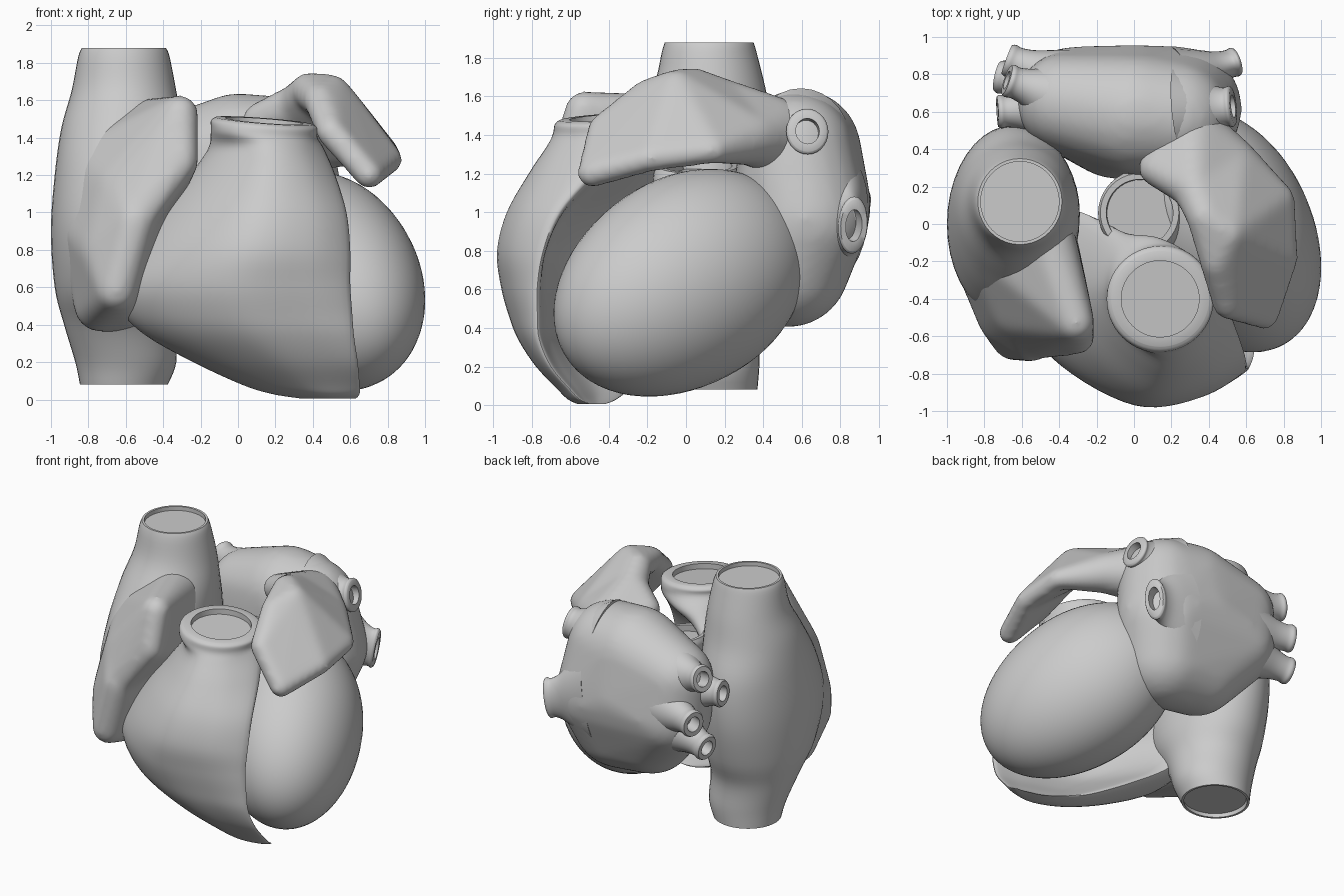
import bpy, bmesh, math
from mathutils import Vector, Matrix

if "Cube" in bpy.data.objects:
    bpy.data.objects.remove(bpy.data.objects["Cube"])


def spline(pts, n, closed=False):
    """Catmull-Rom samples, n steps per span."""
    m, out = len(pts), []
    for i in range(m if closed else m - 1):
        if closed:
            a, b, c, d = (pts[(i + k) % m] for k in (-1, 0, 1, 2))
        else:
            a, b, c, d = (pts[min(max(i + k, 0), m - 1)] for k in (-1, 0, 1, 2))
        for s in range(n):
            t = s / n
            out.append(0.5 * (2 * b + (c - a) * t + (2 * a - 5 * b + 4 * c - d) * t * t
                              + (3 * b - a - 3 * c + d) * t ** 3))
    if not closed:
        out.append(pts[-1].copy())
    return out


def finish(name, bm, angle=50):
    bmesh.ops.recalc_face_normals(bm, faces=bm.faces)
    me = bpy.data.meshes.new(name)
    bm.to_mesh(me)
    bm.free()
    me.shade_smooth()
    me.set_sharp_from_angle(angle=math.radians(angle))
    ob = bpy.data.objects.new(name, me)
    bpy.context.collection.objects.link(ob)
    return ob


def loft(name, rings, steps=5, start=0.0, end=0.0, inner=0.88):
    """Skin through rings; start/end give the depth of a recessed opening."""
    cols = [spline(list(col), steps) for col in zip(*rings)]
    rows = [list(r) for r in zip(*cols)]

    def opening(row, nxt, depth):
        c = sum(row, Vector()) / len(row)
        inward = (sum(nxt, Vector()) / len(nxt) - c).normalized()
        lip = [c + (p - c) * inner for p in row]
        return lip, [p + inward * depth for p in lip]

    first, last = opening(rows[0], rows[1], start), opening(rows[-1], rows[-2], end)
    if start:
        rows = [first[1], first[0]] + rows
    if end:
        rows += [last[0], last[1]]
    bm = bmesh.new()
    vs = [[bm.verts.new(p) for p in r] for r in rows]
    n = len(vs[0])
    for r0, r1 in zip(vs, vs[1:]):
        for i in range(n):
            j = (i + 1) % n
            bm.faces.new((r0[i], r0[j], r1[j], r1[i]))
    bm.faces.new(vs[0])
    bm.faces.new(vs[-1])
    return finish(name, bm)


def ellipse(c, u, v, n=40):
    return [c + u * math.cos(2 * math.pi * i / n) + v * math.sin(2 * math.pi * i / n)
            for i in range(n)]


def blob(name, groups, voxel=0.022, smooth=12):
    """Union of hulls around groups of spheres (x, y, z, r), then softened."""
    bm = bmesh.new()
    for g in groups:
        part = bmesh.new()
        for x, y, z, r in g:
            bmesh.ops.create_icosphere(part, subdivisions=3, radius=r,
                                       matrix=Matrix.Translation((x, y, z)))
        bmesh.ops.delete(part, geom=part.edges[:], context='EDGES_FACES')
        bmesh.ops.convex_hull(part, input=part.verts[:])
        loose = [v for v in part.verts if not v.link_faces]
        bmesh.ops.delete(part, geom=loose, context='VERTS')
        bmesh.ops.recalc_face_normals(part, faces=part.faces)
        tmp = bpy.data.meshes.new("tmp")
        part.to_mesh(tmp)
        part.free()
        bm.from_mesh(tmp)
        bpy.data.meshes.remove(tmp)
    ob = finish(name, bm)
    m = ob.modifiers.new("remesh", 'REMESH')
    m.mode, m.voxel_size, m.use_smooth_shade = 'VOXEL', voxel, True
    s = ob.modifiers.new("soften", 'SMOOTH')
    s.factor, s.iterations = 0.5, smooth
    return ob


def vein(name, base, tip, ru, rv):
    """Short flared vessel with a hollow end; ru is across, rv is upward."""
    a, b = Vector(base), Vector(tip)
    d = (b - a).normalized()
    side = d.cross(Vector((0, 0, 1))).normalized()
    up = side.cross(d)
    rings = [ellipse(a.lerp(b, t), side * ru * k, up * rv * k, 28)
             for t, k in ((0, 2.3), (0.35, 1.7), (0.65, 1.15), (0.85, 0.95), (0.95, 1.0), (1, 0.9))]
    return loft(name, rings, 4, end=0.1, inner=0.62)


# Right atrium running between the two great veins: z, cx, cy, rx, ry
atrium = [(.08, -.61, .14, .235, .23), (.2, -.6, .12, .27, .26), (.4, -.63, .07, .30, .32),
          (.6, -.64, .02, .34, .44), (.9, -.65, .0, .35, .52), (1.2, -.635, .04, .345, .48),
          (1.45, -.62, .08, .325, .37), (1.65, -.61, .12, .28, .29), (1.83, -.61, .12, .245, .245),
          (1.88, -.61, .12, .225, .23)]
loft("right_atrium", [ellipse(Vector((x, y, z)), Vector((rx, 0, 0)), Vector((0, ry, 0)))
                      for z, x, y, rx, ry in atrium], start=.03, end=.03, inner=.93)

# Right auricle: flap wrapped round the front of the atrium
blob("right_auricle", [
    [(-.31, -.53, 1.53, .1), (-.3, -.61, 1.27, .09), (-.48, -.05, 1.45, .16),
     (-.7, -.1, 1.22, .22), (-.55, -.63, .95, .1), (-.45, -.1, 1.1, .15), (-.56, -.42, 1.1, .22)],
    [(-.55, -.63, .95, .11), (-.65, -.62, .58, .11), (-.74, -.25, .5, .14), (-.64, -.46, .78, .21),
     (-.78, -.2, .92, .18), (-.6, -.1, .5, .15), (-.7, -.1, 1.22, .22), (-.56, -.42, 1.1, .22)]],
     smooth=20)

# Right ventricle: crescent sections  z, x left, x right, y front, y right edge, y back, hollow
ventricle = [(.005, .34, .63, -.56, -.5, -.42, .1), (.03, .18, .65, -.61, -.55, -.36, .15),
             (.08, .02, .65, -.66, -.6, -.3, .2),
             (.2, -.24, .64, -.77, -.7, -.2, .3), (.34, -.49, .62, -.86, -.76, -.1, .35),
             (.47, -.62, .61, -.91, -.77, -.02, .35), (.62, -.65, .6, -.95, -.77, .02, .35),
             (.8, -.56, .6, -.97, -.74, .04, .35),
             (1.0, -.43, .58, -.92, -.66, .07, .25), (1.2, -.26, .52, -.81, -.5, .0, 0),
             (1.34, -.16, .46, -.72, -.4, -.1, -.3)]


def crescent(z, xl, xr, yf, yr, yb, c):
    w = xr - xl

    def back(t):
        y = yb + (yr - yb) * t
        return y + c * (yf - y)
    pts = [(xr, yr), (xl + .82 * w, yf + .25 * (yr - yf)), (xl + .5 * w, yf),
           (xl + .17 * w, yf + .24 * (yb - yf)), (xl, yf + .6 * (yb - yf)),
           (xl + .12 * w, yb), (xl + .42 * w, back(.4)), (xl + .8 * w, back(.78))]
    return spline([Vector((x, y, z)) for x, y in pts], 7, True)


# its round outlet closes the top
outlet = [ellipse(Vector((.14, -.4, z)), Vector((rx, 0, -.02)), Vector((0, -ry, -.015)), 56)
          for z, rx, ry in ((1.42, .285, .29), (1.47, .285, .28), (1.49, .26, .255))]
loft("right_ventricle", [crescent(*r) for r in ventricle] + outlet, end=.04, inner=.8)

# Left ventricle: tilted egg with its tip to the front left
axis = Vector((.42, -.78, -.47)).normalized()
bm = bmesh.new()
bmesh.ops.create_uvsphere(bm, u_segments=56, v_segments=36, radius=1)
for v in bm.verts:
    v.co = Vector((v.co.x * .485, v.co.y * .54, v.co.z * (.78 if v.co.z > 0 else .7)))
bm.transform(Matrix.Translation((.45, 0, .645)) @ axis.to_track_quat('Z', 'Y').to_matrix().to_4x4())
finish("left_ventricle", bm)

# Aortic outlet on top of the left ventricle
loft("aortic_outlet", [ellipse(Vector((x, y, z)), Vector((r, 0, -.04)), Vector((0, r, 0)))
                       for x, y, z, r in ((.2, .1, .85, .27), (.1, .08, 1.05, .24),
                                          (.04, .06, 1.18, .23), (.03, .06, 1.24, .21))],
     end=.05, inner=.85)

# Left atrium
blob("left_atrium", [[(-.37, .65, 1.25, .26), (.0, .59, 1.32, .32), (.22, .57, 1.32, .3),
                      (.28, .5, 1.33, .22), (.25, .62, .97, .33), (-.33, .66, .98, .29),
                      (.0, .63, 1.05, .33), (.18, .53, .72, .32), (-.1, .54, .73, .3)]], .025, 16)

# Lung veins: two on the left side, two pairs on the right side
veins = [((.25, .6, 1.37), (.53, .63, 1.42), .11, .12), ((.25, .77, .98), (.55, .87, .93), .08, .15),
         ((-.35, .66, 1.3), (-.68, .77, 1.36), .09, .1), ((-.38, .62, 1.18), (-.73, .6, 1.2), .09, .1),
         ((-.3, .74, 1.08), (-.68, .88, 1.06), .09, .1), ((-.32, .7, .94), (-.73, .79, .86), .09, .1)]
for i, v in enumerate(veins):
    vein("lung_vein_%d" % (i + 1), *v)

# Left auricle: arched flap hanging over the left ventricle
R1, R2, R3, R4 = (.38, .04, 1.65, .1), (.5, -.05, 1.64, .1), (.5, -.43, 1.43, .08), (.32, .2, 1.57, .12)
E1, E2, E3 = (.79, .14, 1.32, .07), (.81, -.18, 1.28, .07), (.7, -.49, 1.2, .075)
L1, L2, M = (.3, .45, 1.4, .2), (.52, .33, 1.38, .14), (.44, -.2, 1.6, .09)
blob("left_auricle", [[R1, R2, M, E1, E2], [M, R2, E2, R3, E3], [R1, R2, R4, L2, E1],
                      [R4, L1, L2], [R4, (.12, .3, 1.49, .1), L1]], .02, 18)
